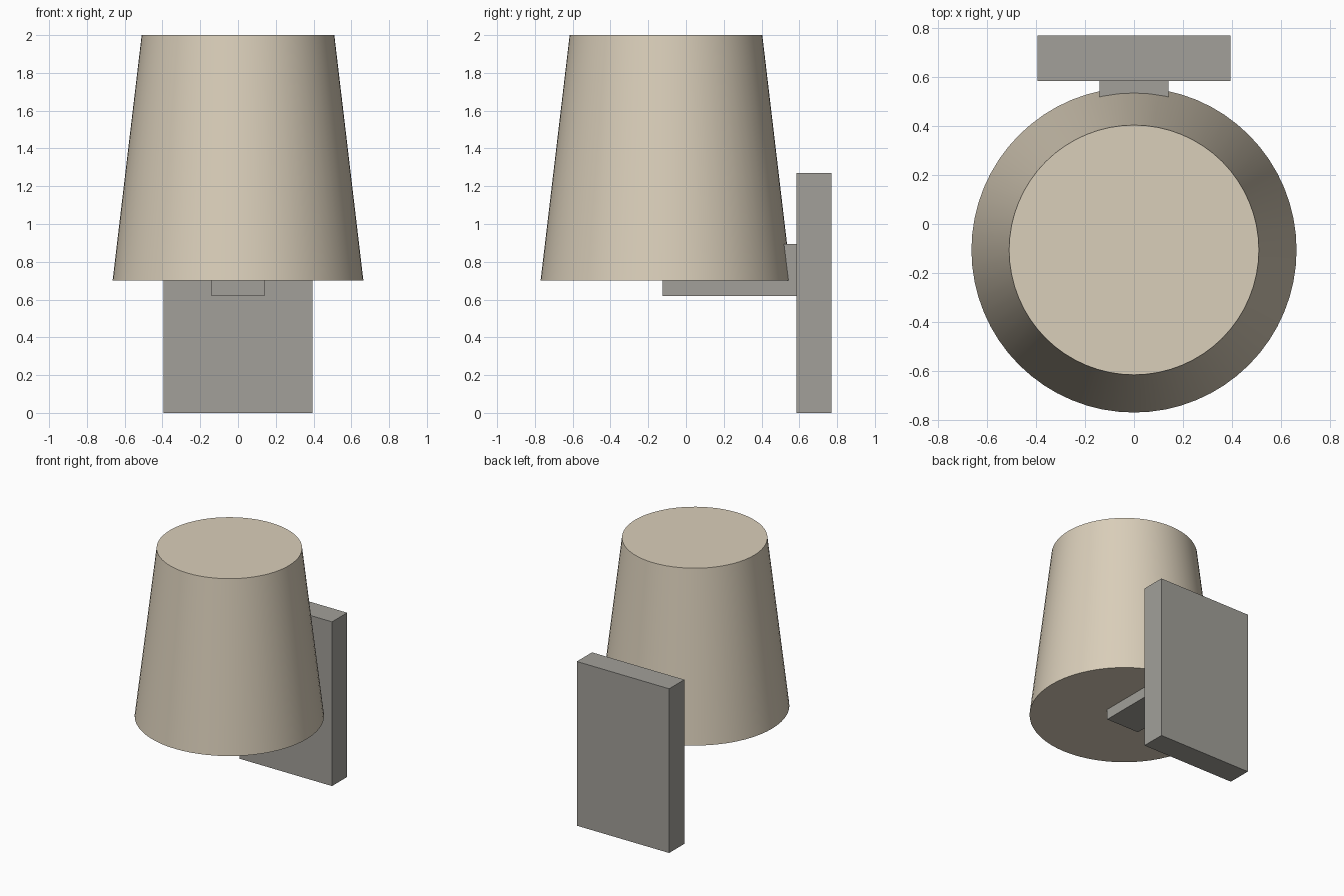
import bpy
import math

cube = bpy.data.objects.get("Cube")
if cube:
    bpy.data.objects.remove(cube, do_unlink=True)


def make_material(name, rgb):
    mat = bpy.data.materials.new(name)
    mat.use_nodes = True
    colour = (*rgb, 1.0)
    mat.diffuse_color = colour
    mat.node_tree.nodes["Principled BSDF"].inputs["Base Color"].default_value = colour
    return mat


def finish(name, mat):
    obj = bpy.context.object
    obj.name = name
    obj.data.materials.append(mat)
    return obj


def add_box(name, x, y, z, mat):
    """Box spanning the given (low, high) ranges."""
    spans = (x, y, z)
    bpy.ops.mesh.primitive_cube_add(size=1, location=[(a + b) / 2 for a, b in spans])
    bpy.context.object.scale = [b - a for a, b in spans]
    bpy.ops.object.transform_apply(location=False, rotation=False, scale=True)
    return finish(name, mat)


fabric = make_material("cream fabric", (0.70, 0.62, 0.49))
metal = make_material("grey metal", (0.36, 0.35, 0.32))

# Tapered shade, closed at both ends
bottom, top = 0.70, 2.0
bpy.ops.mesh.primitive_cone_add(
    vertices=64, radius1=0.664, radius2=0.51, depth=top - bottom,
    location=(0, -0.106, (bottom + top) / 2))
finish("lamp_shade", fabric)
bpy.ops.object.shade_smooth_by_angle(angle=math.radians(30))

# Wall plate and the arm that carries the shade
add_box("wall_plate", (-0.395, 0.395), (0.585, 0.77), (0, 1.27), metal)
add_box("support_arm", (-0.14, 0.14), (-0.125, 0.59), (0.62, 0.895), metal)
